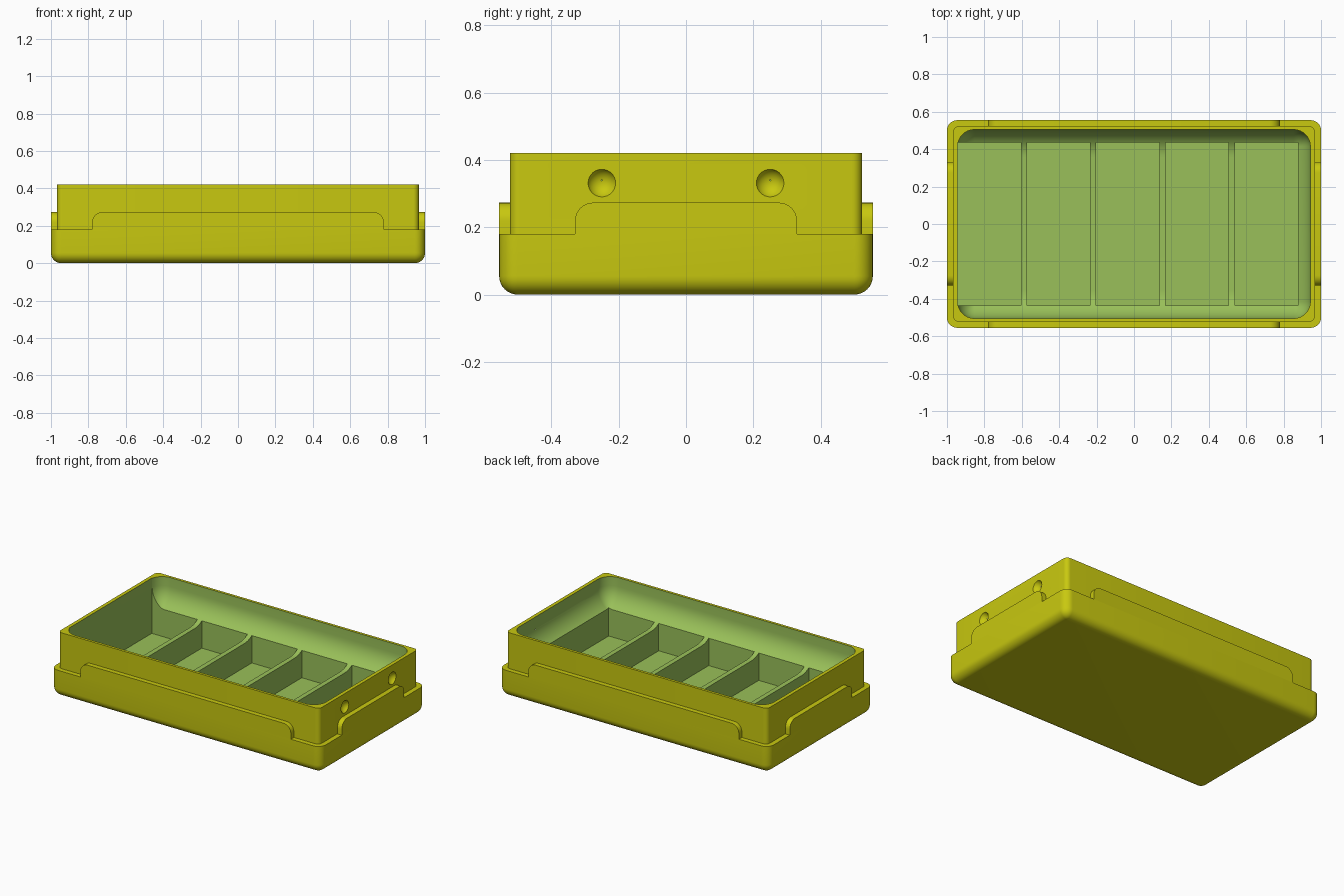
import bpy, bmesh, math
from mathutils import Matrix

cube = bpy.data.objects.get("Cube")
if cube:
    bpy.data.objects.remove(cube, do_unlink=True)


def material(name, rgb):
    mat = bpy.data.materials.new(name)
    mat.use_nodes = True
    mat.diffuse_color = (*rgb, 1)
    mat.node_tree.nodes["Principled BSDF"].inputs["Base Color"].default_value = (*rgb, 1)
    return mat


yellow = material("mustard yellow", (0.58, 0.58, 0.005))
green = material("leaf green", (0.32, 0.53, 0.10))


def make_object(name, bm, *mats):
    bmesh.ops.recalc_face_normals(bm, faces=bm.faces[:])
    mesh = bpy.data.meshes.new(name)
    bm.to_mesh(mesh)
    bm.free()
    for mat in mats:
        mesh.materials.append(mat)
    obj = bpy.data.objects.new(name, mesh)
    bpy.context.collection.objects.link(obj)
    return obj


def smooth(obj):
    bpy.ops.object.select_all(action='DESELECT')
    obj.select_set(True)
    bpy.context.view_layer.objects.active = obj
    bpy.ops.object.shade_smooth_by_angle(angle=math.radians(30))


def ring(bm, hx, hy, r, z, steps=8):
    """Rounded rectangle of vertices at height z."""
    verts = []
    for q, (sx, sy) in enumerate([(1, 1), (-1, 1), (-1, -1), (1, -1)]):
        for k in range(steps + 1):
            a = math.pi / 2 * (q + k / steps)
            verts.append(bm.verts.new((sx * (hx - r) + r * math.cos(a),
                                       sy * (hy - r) + r * math.sin(a), z)))
    return verts


# Sizes
HX, HY = 1.0, 0.555          # outer half size
BX, BY = 0.967, 0.523        # upper wall half size
CX, CY = 0.943, 0.505        # cavity half size
LEDGE, LIP, TOP = 0.18, 0.273, 0.42
ROUND, SWEEP, SHELF = 0.055, 0.15, 0.21

# Tray body: one loft from the rounded base, over the rim, into the cavity
bm = bmesh.new()
rings = []
for k in range(9):
    a = math.pi / 2 * k / 8
    inset = ROUND * (1 - math.sin(a))
    rings.append(ring(bm, HX - inset, HY - inset, max(ROUND - inset, 0.006),
                      ROUND * (1 - math.cos(a))))
rings.append(ring(bm, HX, HY, ROUND, LEDGE))
rings.append(ring(bm, BX, BY, 0.03, LEDGE))
rings.append(ring(bm, BX, BY, 0.03, TOP))
rim = len(rings)
rings.append(ring(bm, CX, CY, 0.09, TOP))
for k in range(13):
    a = math.pi / 2 * k / 12
    inset = SWEEP * (1 - math.cos(a))
    rings.append(ring(bm, CX - inset, CY - inset, max(0.09 - inset, 0.012),
                      SHELF + SWEEP * (1 - math.sin(a))))
for i in range(len(rings) - 1):
    lo, hi = rings[i], rings[i + 1]
    for j in range(len(lo)):
        n = (j + 1) % len(lo)
        face = bm.faces.new((lo[j], lo[n], hi[n], hi[j]))
        face.material_index = 1 if i >= rim else 0
bm.faces.new(rings[0])
bm.faces.new(rings[-1]).material_index = 1
tray = make_object("tray_body", bm, yellow, green)

cutters = []
# Five compartments
for i in range(5):
    bm = bmesh.new()
    bmesh.ops.create_cube(bm, size=1, matrix=Matrix.Translation(
        (-0.774 + 0.3705 * i, 0, 0.25)) @ Matrix.Diagonal((0.338, 0.87, 0.4, 1)))
    cutters.append(make_object("compartment_cutter", bm, green))
# Two round dimples on the +x end
for y in (-0.25, 0.25):
    bm = bmesh.new()
    bmesh.ops.create_uvsphere(bm, u_segments=32, v_segments=16, radius=0.045,
                              matrix=Matrix.Translation((BX + 0.0185, y, 0.331)))
    cutters.append(make_object("dimple_cutter", bm, yellow))

bpy.context.view_layer.objects.active = tray
for cutter in cutters:
    cutter.hide_render = True
    mod = tray.modifiers.new("cut", 'BOOLEAN')
    mod.operation, mod.solver, mod.object = 'DIFFERENCE', 'EXACT', cutter
    mod.material_mode = 'TRANSFER'
    bpy.ops.object.modifier_apply(modifier=mod.name)
    bpy.data.objects.remove(cutter, do_unlink=True)
smooth(tray)


def lip(name, half, inner, outer, turn):
    """Raised lip with rounded top corners, standing on the ledge."""
    r = 0.055
    arc = [math.pi / 2 * k / 8 for k in range(9)]
    right = [(half - r + r * math.cos(a), LIP - r + r * math.sin(a)) for a in arc]
    outline = [(half, LEDGE)] + right + [(-x, z) for x, z in reversed(right)] + [(-half, LEDGE)]
    bm = bmesh.new()
    face = bm.faces.new([bm.verts.new((x, -outer, z)) for x, z in outline])
    ext = bmesh.ops.extrude_face_region(bm, geom=[face])["geom"]
    bmesh.ops.translate(bm, vec=(0, outer - inner, 0),
                        verts=[g for g in ext if isinstance(g, bmesh.types.BMVert)])
    bm.transform(Matrix.Rotation(turn, 4, 'Z'))
    smooth(make_object(name, bm, yellow))


# Lips on all four sides
lip("front_lip", 0.78, BY, HY, 0)
lip("back_lip", 0.78, BY, HY, math.pi)
lip("left_lip", 0.33, BX, HX, math.pi / 2)
lip("right_lip", 0.33, BX, HX, -math.pi / 2)
